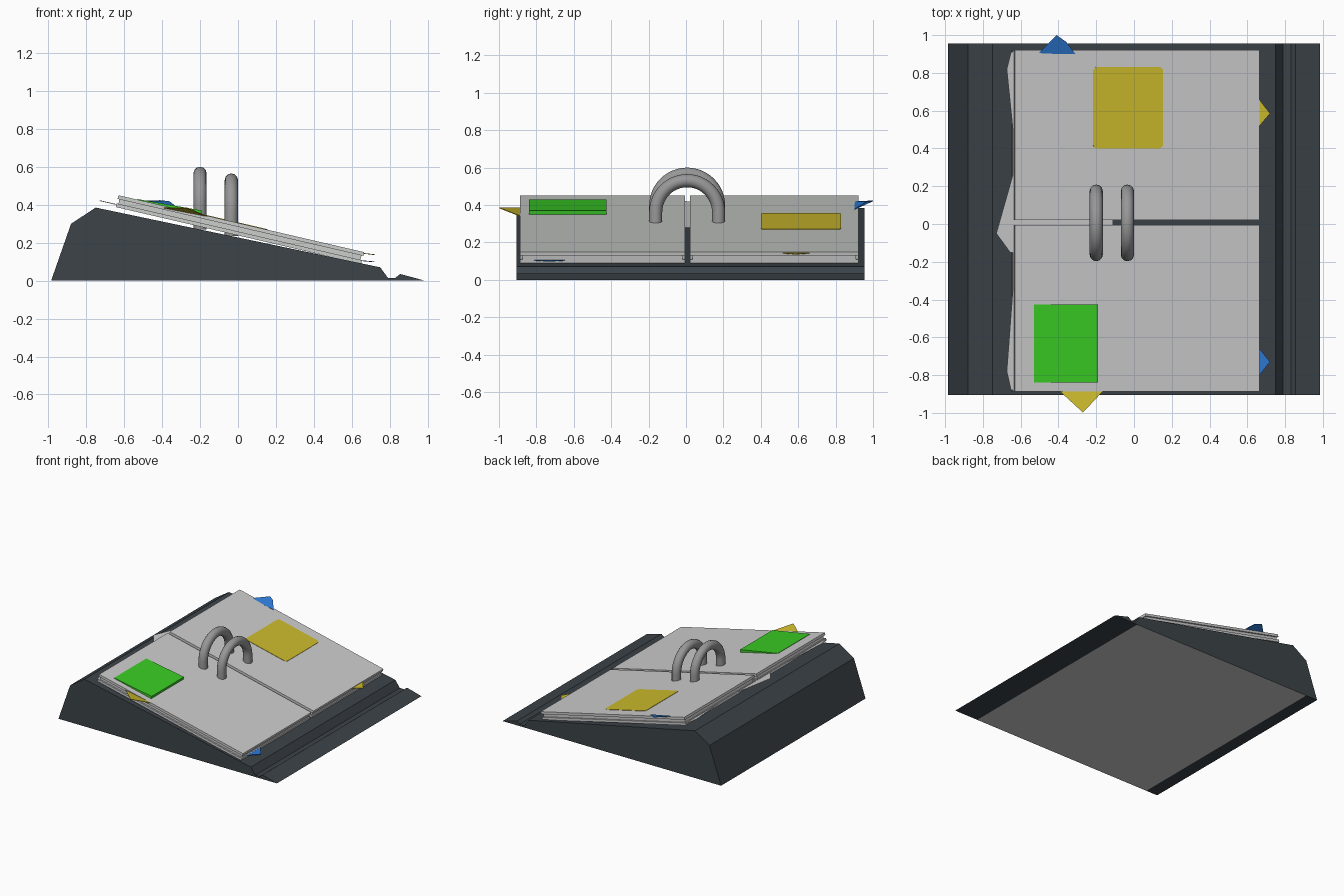
import bpy, bmesh, math
from mathutils import Vector

if "Cube" in bpy.data.objects:
    bpy.data.objects.remove(bpy.data.objects["Cube"])

ANGLE = math.atan(0.2317)              # slope of the open pages
ALONG = Vector((math.cos(ANGLE), 0, -math.sin(ANGLE)))
UP = Vector((math.sin(ANGLE), 0, math.cos(ANGLE)))
CENTRE = Vector((0.0175, 0, 0.30))


def material(name, rgb):
    m = bpy.data.materials.new(name)
    m.diffuse_color = (*rgb, 1)
    m.use_nodes = True
    m.node_tree.nodes["Principled BSDF"].inputs["Base Color"].default_value = m.diffuse_color
    return m


DARK = material("charcoal", (0.045, 0.056, 0.066))
PAPER = material("paper grey", (0.60, 0.61, 0.60))
METAL = material("ring grey", (0.31, 0.31, 0.31))
YELLOW = material("note yellow", (0.61, 0.50, 0.026))
BLUE = material("note blue", (0.026, 0.19, 0.65))
GREEN = material("note green", (0.042, 0.60, 0.018))


def prism(name, mats, lower, upper):
    """Solid between two matching outlines."""
    bm = bmesh.new()
    a = [bm.verts.new(p) for p in lower]
    b = [bm.verts.new(p) for p in upper]
    n = len(a)
    bm.faces.new(a[::-1])
    bm.faces.new(b)
    for i in range(n):
        j = (i + 1) % n
        bm.faces.new((a[i], a[j], b[j], b[i]))
    bmesh.ops.recalc_face_normals(bm, faces=bm.faces)
    me = bpy.data.meshes.new(name)
    bm.to_mesh(me)
    bm.free()
    for m in mats:
        me.materials.append(m)
    ob = bpy.data.objects.new(name, me)
    bpy.context.collection.objects.link(ob)
    return ob


def on_slope(u, y, d):
    p = CENTRE + ALONG * u + UP * d
    return Vector((p.x, y, p.z))


def sheet(name, mat, outline, bottom, top):
    """Flat sheet lying parallel to the pages; outline given along the slope."""
    return prism(name, [mat], [on_slope(u, y, bottom) for u, y in outline],
                 [on_slope(u, y, top) for u, y in outline])


def rect(u0, u1, y0, y1, c=0.0):
    if not c:
        return [(u0, y0), (u1, y0), (u1, y1), (u0, y1)]
    return [(u0 + c, y0), (u1 - c, y0), (u1, y0 + c), (u1, y1 - c),
            (u1 - c, y1), (u0 + c, y1), (u0, y1 - c), (u0, y0 + c)]


def slope_u(x):
    return (x - CENTRE.x) / ALONG.x


# Sloped wedge base with a toe groove; pale underside panel
profile = [(-0.985, 0), (-0.88, 0.30), (-0.75, 0.385), (0.75, 0.07), (0.79, 0.015),
           (0.83, 0.015), (0.855, 0.035), (0.985, 0), (0.77, 0), (-0.88, 0)]
base = prism("wedge_base", [DARK], [(x, -0.905, z) for x, z in profile],
             [(x, 0.955, z) for x, z in profile])
base.data.materials.append(PAPER)
for f in base.data.polygons:
    if f.normal.z < -0.9 and abs(f.center.x) < 0.3:
        f.material_index = 1

# Two page stacks, each a cover, inset pages and a lower cover
for side, y0, y1 in (("left", 0.022, 0.922), ("right", -0.887, -0.006)):
    sheet(side + "_top_page", PAPER, rect(-0.665, 0.665, y0, y1), -0.020, 0)
    sheet(side + "_inner_pages", PAPER, rect(-0.655, 0.655, y0 + 0.012, y1 - 0.012), -0.044, -0.020)
    sheet(side + "_lower_page", PAPER, rect(-0.665, 0.663, y0, y1), -0.064, -0.044)

# Skewed loose sheets peeking out on the high side
sheet("left_loose_sheet", PAPER, [(-0.64, 0.26), (-0.60, 0.26), (-0.60, 0.91), (-0.675, 0.91), (-0.698, 0.82)],
      -0.052, -0.048)
sheet("right_loose_sheet", PAPER, [(-0.65, -0.15), (-0.698, -0.78), (-0.675, -0.88), (-0.60, -0.88), (-0.60, -0.15)],
      -0.052, -0.048)
sheet("middle_loose_sheet", PAPER, [(-0.665, 0.26), (-0.755, -0.05), (-0.68, -0.15), (-0.12, -0.15), (-0.12, 0.26)],
      -0.052, -0.048)

# Sticky notes on the pages
sheet("yellow_note", YELLOW, rect(slope_u(-0.217), slope_u(0.154), 0.40, 0.83, 0.015), -0.002, 0.003)
g0, g1 = slope_u(-0.53), slope_u(-0.195)
outline = rect(g0, g1, -0.84, -0.425)
lift = lambda u: 0.018 * (u - g0) / (g1 - g0)
prism("green_note", [GREEN], [on_slope(u, y, -0.002) for u, y in outline],
      [on_slope(u, y, 0.003 + lift(u)) for u, y in outline])

# Pointed corners of marker notes tucked between the pages
markers = [
    ("blue_back_marker", BLUE, [(-0.51, 0.90, 0.420), (-0.31, 0.90, 0.378), (-0.36, 0.965, 0.418), (-0.41, 1.0, 0.424)]),
    ("yellow_front_marker", YELLOW, [(-0.41, -0.87, 0.386), (-0.27, -0.998, 0.386), (-0.15, -0.87, 0.336)]),
    ("yellow_toe_marker", YELLOW, [(0.64, 0.49, 0.148), (0.72, 0.585, 0.139), (0.64, 0.69, 0.148)]),
    ("blue_toe_marker", BLUE, [(0.64, -0.83, 0.108), (0.72, -0.73, 0.101), (0.64, -0.63, 0.108)]),
]
for name, mat, pts in markers:
    prism(name, [mat], [(x, y, z - 0.004) for x, y, z in pts], pts)

# Two binder rings: arches swept from curves
for i, (x, top, foot) in enumerate(((-0.20, 0.60, 0.27), (-0.035, 0.565, 0.235))):
    r, tube, cy = 0.168, 0.035, 0.006
    cz = top - r - tube
    path = [(x, cy + r, foot)]
    path += [(x, cy + r * math.cos(math.pi * k / 24), cz + r * math.sin(math.pi * k / 24)) for k in range(25)]
    path += [(x, cy - r, foot)]
    cu = bpy.data.curves.new("ring_path", "CURVE")
    cu.dimensions = "3D"
    cu.bevel_depth = tube
    cu.bevel_resolution = 4
    cu.use_fill_caps = True
    sp = cu.splines.new("POLY")
    sp.points.add(len(path) - 1)
    for pt, co in zip(sp.points, path):
        pt.co = (*co, 1)
    sp.use_smooth = True
    cu.materials.append(METAL)
    ring = bpy.data.objects.new("binder_ring_%d" % (i + 1), cu)
    bpy.context.collection.objects.link(ring)
    bpy.ops.object.select_all(action="DESELECT")
    ring.select_set(True)
    bpy.context.view_layer.objects.active = ring
    bpy.ops.object.convert(target="MESH")
    bpy.ops.object.shade_smooth_by_angle(angle=math.radians(40))
